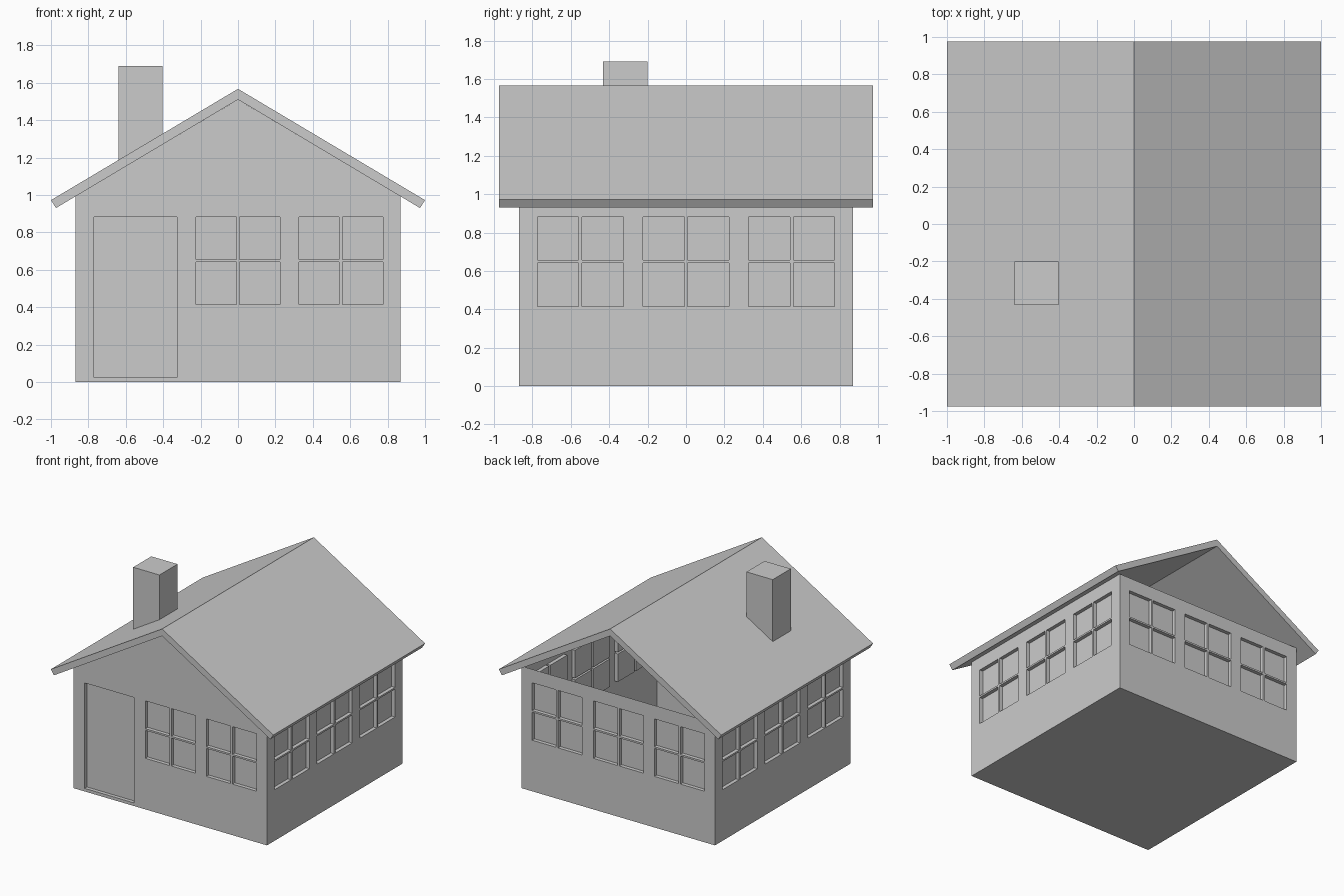
import bpy, bmesh, math
from mathutils import Matrix

if "Cube" in bpy.data.objects:
    bpy.data.objects.remove(bpy.data.objects["Cube"])

W = 0.87           # half width of the walls
R = 0.975          # half length of the roof
EAVE = 0.992       # wall height
SLOPE = 0.595
DEPTH = 0.03       # recess of panes and door


def finish(bm, name, matrix=Matrix()):
    bmesh.ops.remove_doubles(bm, verts=bm.verts, dist=1e-5)
    bm.transform(matrix)
    me = bpy.data.meshes.new(name)
    bm.to_mesh(me)
    bm.free()
    ob = bpy.data.objects.new(name, me)
    bpy.context.collection.objects.link(ob)
    return ob


def face(bm, pts):
    return bm.faces.new([bm.verts.new(p) for p in pts])


def window(u):
    # four panes in a 2 x 2 grid, centred on u
    return [(u + a, u + b, c, d)
            for a, b in ((-0.225, -0.009), (0.009, 0.225))
            for c, d in ((0.415, 0.642), (0.656, 0.882))]


def wall(name, turns, openings, gable=False):
    # thin wall sheet facing -y with recessed openings, turned into place
    bm = bmesh.new()
    us = sorted({-W, W, *(o[0] for o in openings), *(o[1] for o in openings)})
    vs = sorted({0, EAVE, *(o[2] for o in openings), *(o[3] for o in openings)})
    for u0, u1 in zip(us, us[1:]):
        for v0, v1 in zip(vs, vs[1:]):
            u, v = (u0 + u1) / 2, (v0 + v1) / 2
            if not any(o[0] < u < o[1] and o[2] < v < o[3] for o in openings):
                face(bm, [(u0, -W, v0), (u1, -W, v0), (u1, -W, v1), (u0, -W, v1)])
    if gable:
        face(bm, [(-W, -W, EAVE), (W, -W, EAVE), (0, -W, EAVE + W * SLOPE)])
    bmesh.ops.remove_doubles(bm, verts=bm.verts, dist=1e-5)
    bmesh.ops.dissolve_limit(bm, angle_limit=0.01, verts=bm.verts, edges=bm.edges)
    for u0, u1, v0, v1 in openings:
        c = [(u0, v0), (u1, v0), (u1, v1), (u0, v1)]
        face(bm, [(u, -W + DEPTH, v) for u, v in c])
        for a, b in zip(c, c[1:] + c[:1]):
            face(bm, [(a[0], -W, a[1]), (b[0], -W, b[1]),
                      (b[0], -W + DEPTH, b[1]), (a[0], -W + DEPTH, a[1])])
    return finish(bm, name, Matrix.Rotation(turns * math.pi / 2, 4, 'Z'))


# Walls: the back gable stays open
three = window(-0.55) + window(0) + window(0.55)
door = (-0.77, -0.325, 0.025, 0.882)
wall("front_wall", 0, [door] + window(0) + window(0.55), gable=True)
wall("right_wall", 1, three)
wall("back_wall", 2, three)
wall("left_wall", 3, three)

# Floor
bm = bmesh.new()
face(bm, [(-W, -W, 0), (-W, W, 0), (W, W, 0), (W, -W, 0)])
finish(bm, "floor")

# Roof: chevron profile extruded along y
bm = bmesh.new()
right = [(1.0, 0.972), (0.973, 0.93)]
profile = [(0, 1.567), *right, (0, 1.51), *[(-x, z) for x, z in reversed(right)]]
halves = [[profile[i] for i in (0, 1, 2, 3)], [profile[i] for i in (0, 3, 4, 5)]]
for y in (-R, R):
    for half in halves:
        face(bm, [(x, y, z) for x, z in half])
for a, b in zip(profile, profile[1:] + profile[:1]):
    face(bm, [(a[0], -R, a[1]), (b[0], -R, b[1]), (b[0], R, b[1]), (a[0], R, a[1])])
bmesh.ops.remove_doubles(bm, verts=bm.verts, dist=1e-5)
bmesh.ops.recalc_face_normals(bm, faces=bm.faces)
finish(bm, "roof")

# Chimney: box whose base follows the roof slope
bm = bmesh.new()
bmesh.ops.create_cube(bm, size=1)
for v in bm.verts:
    x = -0.522 + v.co.x * 0.236
    z = 1.69 if v.co.z > 0 else 1.56 + x * SLOPE
    v.co = (x, -0.316 + v.co.y * 0.232, z)
finish(bm, "chimney")
